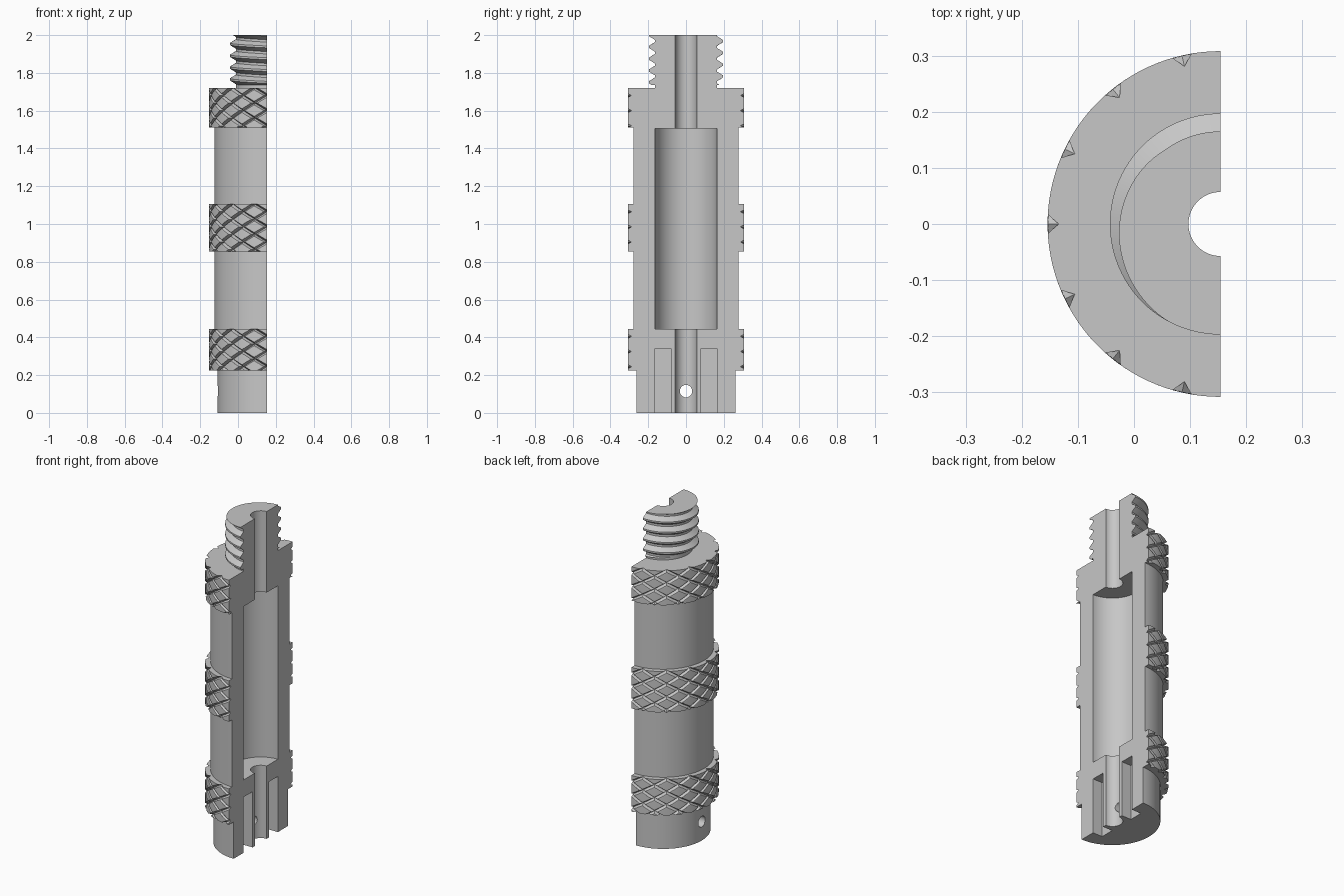
import bpy, bmesh, math
from mathutils import Matrix

cube = bpy.data.objects.get("Cube")
if cube:
    bpy.data.objects.remove(cube)

AXIS_X = 0.154          # the half section is cut along this plane
R_BAND, R_WALL, R_END, R_BORE = 0.308, 0.278, 0.262, 0.057
BANDS = [(0.225, 0.445), (0.855, 1.105), (1.51, 1.72)]
HALF = (math.pi / 2, 3 * math.pi / 2)

steel = bpy.data.materials.new("grey steel")
steel.use_nodes = True
grey = (0.57, 0.57, 0.57, 1)
steel.diffuse_color = grey
steel.node_tree.nodes["Principled BSDF"].inputs["Base Color"].default_value = grey


def make_object(name, bm):
    bmesh.ops.remove_doubles(bm, verts=bm.verts, dist=1e-5)
    mesh = bpy.data.meshes.new(name)
    bm.to_mesh(mesh)
    bm.free()
    mesh.materials.append(steel)
    obj = bpy.data.objects.new(name, mesh)
    bpy.context.collection.objects.link(obj)
    return obj


def sweep(bm, section, steps):
    """Sweep a counter-clockwise (radius, height) section through the half turn, with caps."""
    rings = []
    for i in range(steps + 1):
        a = HALF[0] + math.pi * i / steps
        rings.append([bm.verts.new((AXIS_X + r * math.cos(a), r * math.sin(a), z))
                      for r, z in section(a)])
    n = len(rings[0])
    for r0, r1 in zip(rings, rings[1:]):
        for j in range(n):
            k = (j + 1) % n
            bm.faces.new((r0[k], r0[j], r1[j], r1[k]))
    bm.faces.new(rings[0])
    bm.faces.new(rings[-1][::-1])


def activate(obj):
    bpy.ops.object.select_all(action='DESELECT')
    obj.select_set(True)
    bpy.context.view_layer.objects.active = obj


# Knurling: crossed V grooves, 14 per turn, on a grid whose diagonals follow them
CELLS = 16
STEP = math.tau / 14 / CELLS
ROW = R_BAND * math.tan(math.radians(30)) * STEP


def band_rows(low, high):
    return round((high - low) / ROW)


def knurl_radius(a, z, low, high):
    i = (a - math.pi) / STEP
    j = (high - z) / (high - low) * band_rows(low, high)
    gap = min(abs((i + s * j + CELLS / 2) % CELLS - CELLS / 2) for s in (1, -1))
    return R_BAND - 0.02 * max(0, 1 - gap / 2)


def body_section(a):
    points = [(R_END, BANDS[0][0])]
    for low, high in BANDS:
        if low > 0.5:
            points.append((R_WALL, low))
        rows = band_rows(low, high)
        for j in range(rows + 1):
            z = low + (high - low) * j / rows
            points.append((knurl_radius(a, z, low, high), z))
        if high < 1.5:
            points.append((R_WALL, high))
    return points + [(R_BORE, 1.72), (R_BORE, 1.505), (0.165, 1.505), (0.165, 0.445),
                     (R_BORE, 0.445), (R_BORE, 0.4), (R_END, 0.4)]


# Hollow body with knurled bands
bm = bmesh.new()
sweep(bm, body_section, 7 * CELLS)
lattice = [f for f in bm.faces if len(f.verts) == 4 and
           all(math.hypot(v.co.x - AXIS_X, v.co.y) > R_WALL + 0.005 for v in f.verts)]
for v in bmesh.ops.poke(bm, faces=lattice)["verts"]:
    a = math.atan2(v.co.y, v.co.x - AXIS_X) % math.tau
    low, high = next(b for b in BANDS if b[0] < v.co.z < b[1])
    r = knurl_radius(a, v.co.z, low, high)
    v.co.x, v.co.y = AXIS_X + r * math.cos(a), r * math.sin(a)
body = make_object("body", bm)

# Lower end, with a cross hole and two slots
bm = bmesh.new()
sweep(bm, lambda a: [(R_BORE, 0), (R_END, 0), (R_END, 0.4), (R_BORE, 0.4)], 48)
lower_end = make_object("lower_end", bm)

bm = bmesh.new()
bmesh.ops.create_cone(bm, cap_ends=True, segments=32, radius1=0.033, radius2=0.033, depth=0.3,
                      matrix=Matrix.Translation((AXIS_X - 0.17, 0, 0.115)) @ Matrix.Rotation(math.pi / 2, 4, 'Y'))
for side in (1, -1):
    bmesh.ops.create_cube(bm, size=1, matrix=Matrix.Translation((AXIS_X, side * 0.1225, 0.145))
                          @ Matrix.Diagonal((0.13, 0.085, 0.39, 1)))
cutter = make_object("end_cutter", bm)
cutter.hide_render = True
cut = lower_end.modifiers.new("cut", 'BOOLEAN')
cut.operation = 'DIFFERENCE'
cut.solver = 'EXACT'
cut.object = cutter
activate(lower_end)
bpy.ops.object.modifier_apply(modifier=cut.name)
bpy.data.objects.remove(cutter)

# Threaded stud on top, with a plain neck at its foot
PITCH, ROOT, CREST = 0.0625, 0.165, 0.197
FOOT, THREAD_LOW, STUD_HIGH = 1.72, 1.735, 2.0


def thread_section(a):
    crest_z = STUD_HIGH + PITCH * (HALF[1] - a) / math.tau
    points = [(R_BORE, FOOT), (ROOT, FOOT), (ROOT, THREAD_LOW)]
    for k in range(-6, 2):
        for offset in (-0.4, -0.08, 0.08, 0.4):
            z = min(max(crest_z + (k + offset) * PITCH, THREAD_LOW), STUD_HIGH)
            turns = (z - crest_z) / PITCH
            t = min(max((abs(turns - round(turns)) - 0.08) / 0.32, 0), 1)
            points.append((CREST + (ROOT - CREST) * t, z))
    return points + [(R_BORE, STUD_HIGH)]


bm = bmesh.new()
sweep(bm, thread_section, 48)
stud = make_object("threaded_stud", bm)

for obj in (body, lower_end, stud):
    activate(obj)
    bpy.ops.object.shade_smooth_by_angle(angle=math.radians(25))
